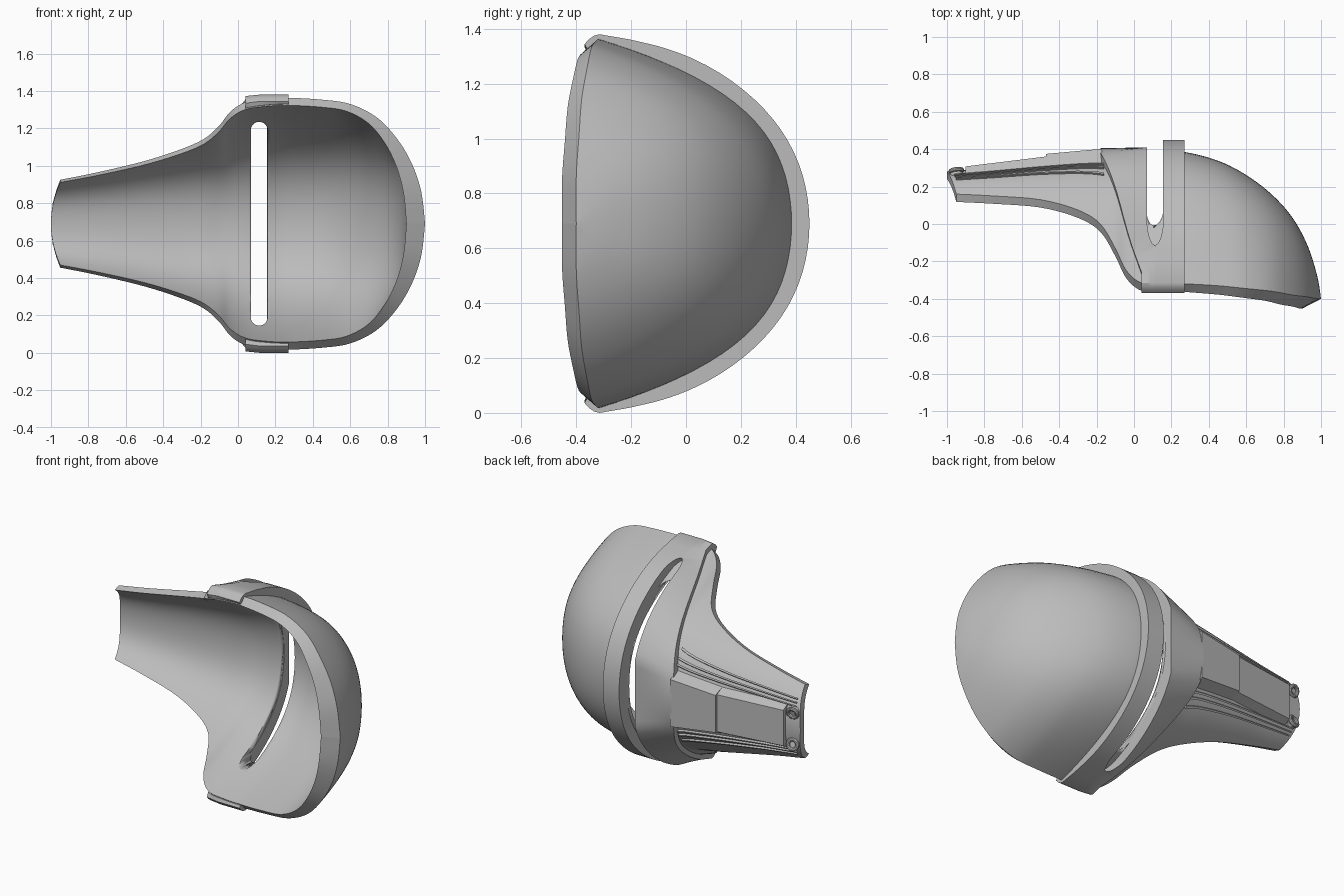
import bpy, bmesh, math
from mathutils import Vector

old = bpy.data.objects.get("Cube")
if old:
    bpy.data.objects.remove(old)

MID = 0.69
grey = bpy.data.materials.new("plain grey")
grey.use_nodes = True
COLOUR = (0.5, 0.5, 0.5, 1)
grey.diffuse_color = COLOUR
grey.node_tree.nodes["Principled BSDF"].inputs["Base Color"].default_value = COLOUR

# Shell stations: x, half height, front edge y, back y
STATIONS = [Vector(s) for s in (
    (-.95, .235, .16, .28), (-.75, .275, .15, .3), (-.5, .335, .13, .325),
    (-.3, .4, .075, .345), (-.18, .455, 0, .355), (-.1, .525, -.13, .365),
    (-.04, .6, -.25, .37), (.04, .65, -.315, .375), (.15, .668, -.32, .385),
    (.27, .673, -.32, .385), (.45, .663, -.33, .338), (.6, .64, -.345, .262),
    (.74, .57, -.36, .155), (.85, .455, -.38, .03), (.93, .32, -.39, -.12),
    (.98, .17, -.4, -.28), (1, 0, -.4, -.4))]
SHELL_ARCH = (.45, .55, 0)
BAND_ARCH = (.48, .3, .22)
SLOT_X, SLOT_R = .113, .043


def smooth_rows(rows, steps):
    """Catmull-Rom through the rows."""
    out = []
    for i in range(len(rows) - 1):
        a, b = rows[max(i - 1, 0)], rows[i]
        c, d = rows[i + 1], rows[min(i + 2, len(rows) - 1)]
        for k in range(steps):
            t = k / steps
            out.append(b + (c - a) * (t / 2) + (a * 2 - b * 5 + c * 4 - d) * (t * t / 2)
                       + (b * 3 - a - c * 3 + d) * (t ** 3 / 2))
    return out + [rows[-1]]


DENSE = smooth_rows(STATIONS, 5)
ACROSS = [math.sin(math.pi / 2 * (i / 20 - 1)) * .5 + (i / 20 - 1) * .5 for i in range(41)]
# The band has extra rows round the slot ends and rolls over the shell edge
LIP = [.89, .905, .92, .93, .938, .942, 1.02, 1.04, 1.055]
BAND_ACROSS = sorted(ACROSS + LIP + [-w for w in LIP])


def section(row, w, arch=SHELL_ARCH):
    """Point on the arch at w, from -1 (bottom edge) to 1 (top edge); beyond that it rolls over."""
    x, half, front, back = row
    past = max(0, abs(w) - 1)
    w = max(-1, min(1, w))
    drop = arch[0] * w ** 2 + arch[1] * w ** 4 + arch[2] * w ** 18
    fade = max(0, 1 - (x + .95) / .2)
    return Vector((x - .05 * fade * (1 - w * w), back - (back - front) * drop - past,
                   MID + half * w - math.copysign(past ** 2 * 12, w)))


def surface(x, w):
    for a, b in zip(DENSE, DENSE[1:]):
        if x <= b[0]:
            break
    return section(a.lerp(b, (x - a[0]) / (b[0] - a[0])), w)


def finish(name, mesh, angle=35):
    ob = bpy.data.objects.new(name, mesh)
    bpy.context.collection.objects.link(ob)
    mesh.materials.append(grey)
    bpy.ops.object.select_all(action='DESELECT')
    ob.select_set(True)
    bpy.context.view_layer.objects.active = ob
    bpy.ops.object.shade_smooth_by_angle(angle=math.radians(angle))
    return ob


def slab(name, outer, inner, angle=35):
    """Closed solid between two matching grids of points."""
    bm = bmesh.new()
    loops = [[bm.verts.new(p) for p in a + b[::-1]] for a, b in zip(outer, inner)]
    n = len(loops[0])
    for a, b in zip(loops, loops[1:]):
        for j in range(n):
            k = (j + 1) % n
            bm.faces.new((a[j], a[k], b[k], b[j]))
    for end in (loops[0], loops[-1]):
        for j in range(n // 2 - 1):
            bm.faces.new((end[j], end[j + 1], end[n - 2 - j], end[n - 1 - j]))
    bmesh.ops.remove_doubles(bm, verts=bm.verts, dist=.0001)
    bmesh.ops.recalc_face_normals(bm, faces=bm.faces)
    mesh = bpy.data.meshes.new(name)
    bm.to_mesh(mesh)
    bm.free()
    return finish(name, mesh, angle)


# Main shell with a curled front lip
def lining(row, w):
    x, half, front, back = row
    toe = max(0, (x - .27) / .73)
    p = section(Vector((x, half * .94, front - .042 - .01 * toe ** .5, back - .04)), w)
    p.x -= toe ** 2 * (.04 + .06 * max(w ** 6, toe ** 8))
    return p


shell = slab("shell", [[section(r, w) for w in ACROSS] for r in DENSE],
             [[lining(r, w) for w in ACROSS] for r in DENSE])

# Upright rounded slot through the shell
bm = bmesh.new()
ring = []
for i in range(24):
    a = 2 * math.pi * (i + .5) / 24
    reach = .5 if i < 12 else -.5
    ring.append(bm.verts.new((SLOT_X + .045 * math.cos(a), -.3, MID + reach + .045 * math.sin(a))))
moved = bmesh.ops.extrude_face_region(bm, geom=[bm.faces.new(ring)])["geom"]
bmesh.ops.translate(bm, verts=[v for v in moved if isinstance(v, bmesh.types.BMVert)], vec=(0, 1, 0))
bmesh.ops.recalc_face_normals(bm, faces=bm.faces)
slot_mesh = bpy.data.meshes.new("slot_cutter")
bm.to_mesh(slot_mesh)
bm.free()
cutter = finish("slot_cutter", slot_mesh)
cutter.hide_render = True
cutter.hide_viewport = True
cut = shell.modifiers.new("slot", 'BOOLEAN')
cut.operation = 'DIFFERENCE'
cut.solver = 'EXACT'
cut.object = cutter


# Raised band in two halves that leave the slot open between them
def under(x, w):
    edge = max(-1, min(1, w))
    p = surface(x, edge)
    p.z = MID + (p.z - MID) * (.97 - .02 * edge ** 40)
    p.y -= .015 * (1 - edge ** 2) + .042 * edge ** 40
    return p


def band_point(x, w):
    return section(Vector((x, .69, -.315, .45)), w, BAND_ARCH)


def slot_half_width(w):
    over = max(0, abs(w) * .69 - .607) / SLOT_R
    return SLOT_R * math.sqrt(max(0, 1 - over * over))


def leg_side(f, w):
    right = band_point(SLOT_X - slot_half_width(w), w)
    right.y = min(right.y, .41)
    x = -.18 + .22 * min(1, (.41 - right.y) / .6)
    left = surface(x, w)
    left.z = MID + (left.z - MID) * 1.05
    left.y = min(left.y + .05 * max(0, 1 - w * w), .405)
    return left.lerp(right, f)


def toe_side(f, w):
    start = SLOT_X + slot_half_width(w)
    return band_point(start + (.27 - start) * f, w)


for name, side in (("leg_side_band", leg_side), ("toe_side_band", toe_side)):
    top = [[side(i / 8, w) for w in BAND_ACROSS] for i in range(9)]
    base = [[under(p.x, w) for p, w in zip(row, BAND_ACROSS)] for row in top]
    slab(name, top, base, 25)


# Flat stepped plates along the back of the leg, seated on the shell
def plate(name, start, end):
    outer, inner = [], []
    for i in range(7):
        x, y, half = Vector(start).lerp(Vector(end), i / 6)
        seat = []
        for z in (-half - .03, -half, half, half + .03):
            p = surface(x, z / (surface(x, 1).z - MID))
            seat.append(Vector((x, p.y - .015, MID + z)))
        outer.append([seat[0] + Vector((0, .012, 0)), Vector((x, y, MID - half)),
                      Vector((x, y, MID + half)), seat[3] + Vector((0, .012, 0))])
        inner.append(seat)
    slab(name, outer, inner, 10)


plate("upper_back_plate", (-.17, .402, .15), (-.47, .375, .118))
plate("lower_back_plate", (-.46, .362, .118), (-.9, .308, .113))

# Thin ribs running along both sides of the leg
for side, label in ((1, "upper"), (-1, "lower")):
    for number, (leg_end, band_end) in enumerate(((.54, .43), (.62, .5), (.7, .6))):
        low = []
        for i in range(17):
            w = leg_end + (band_end - leg_end) * i / 16
            low.append([surface(-.93 + .77 * i / 16, side * e) for e in (w, w + .025)])
        high = [[p + Vector((0, .008, side * .008)) for p in row] for row in low]
        slab(f"{label}_rib_{number + 1}", high, low)

# Pair of ring fittings at the leg end
for side, label in ((1, "upper"), (-1, "lower")):
    spot = Vector((-.95, .285, MID + side * .1))
    tilt = (math.radians(-90 - side * 15), 0, math.radians(8))
    bpy.ops.mesh.primitive_torus_add(location=spot, rotation=tilt, major_radius=.03,
                                     minor_radius=.012, major_segments=24, minor_segments=10)
    ring = bpy.context.object
    bpy.ops.mesh.primitive_cylinder_add(location=spot - Vector((0, .02, 0)), rotation=tilt,
                                        radius=.034, depth=.03, vertices=24)
    stem = bpy.context.object
    for ob, part in ((ring, "ring"), (stem, "ring_base")):
        ob.name = f"{label}_{part}"
        ob.data.materials.append(grey)
        bpy.ops.object.select_all(action='DESELECT')
        ob.select_set(True)
        bpy.context.view_layer.objects.active = ob
        bpy.ops.object.shade_smooth_by_angle(angle=math.radians(35))
